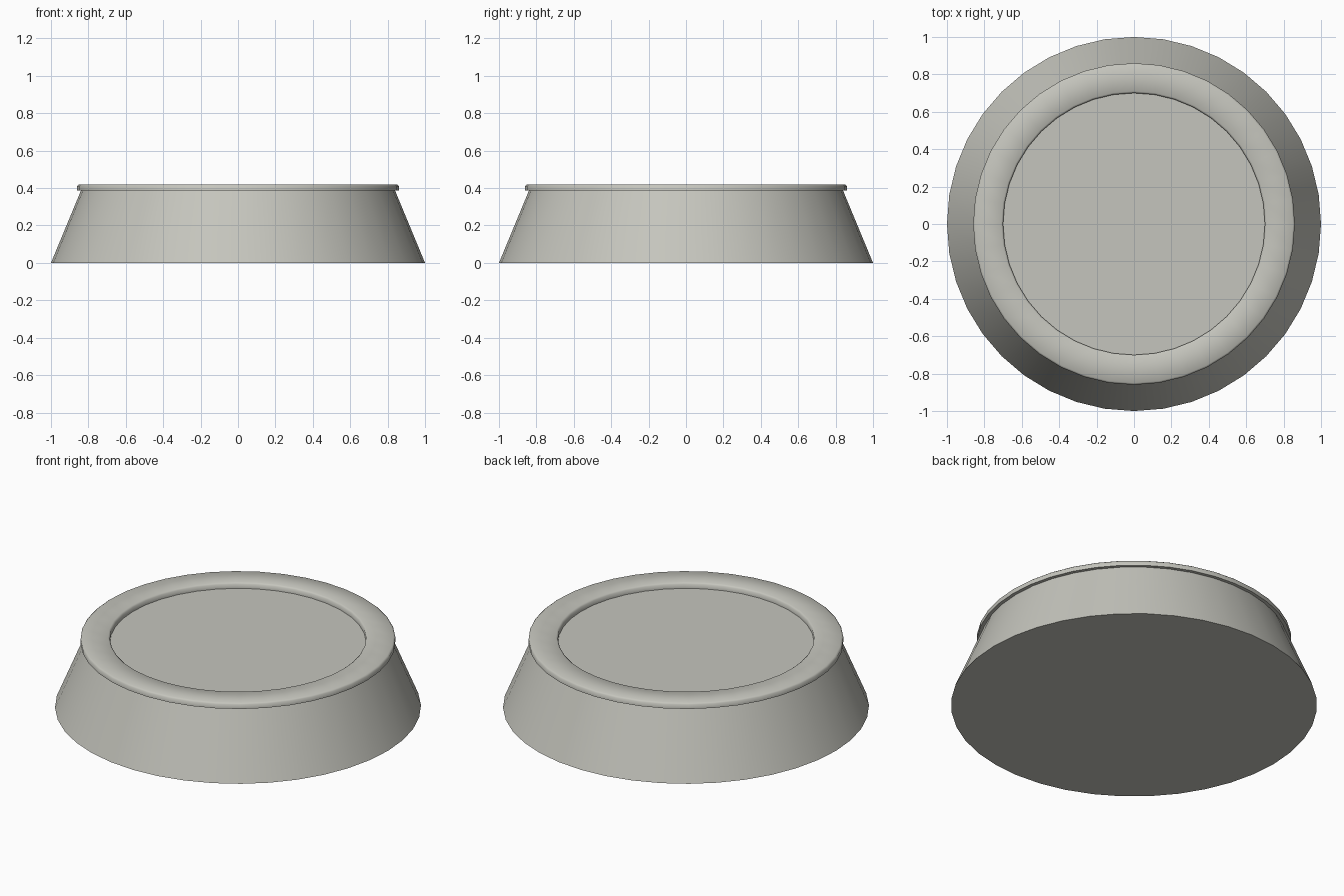
import bpy
import bmesh
import math

SIDES = 40

cube = bpy.data.objects.get("Cube")
if cube:
    bpy.data.objects.remove(cube, do_unlink=True)

# One warm grey for every part
grey = bpy.data.materials.new("warm_grey")
colour = (0.56, 0.56, 0.51, 1)
grey.diffuse_color = colour
grey.use_nodes = True
grey.node_tree.nodes["Principled BSDF"].inputs["Base Color"].default_value = colour


def lathe(name, profile, closed, angle):
    """Turn a profile of (radius, height) points around z."""
    bm = bmesh.new()
    rings = []
    for r, z in profile:
        ring = []
        for i in range(SIDES):
            a = 2 * math.pi * i / SIDES
            ring.append(bm.verts.new((r * math.cos(a), r * math.sin(a), z)))
        rings.append(ring)
    pairs = list(zip(rings, rings[1:]))
    if closed:
        pairs.append((rings[-1], rings[0]))
    else:
        bm.faces.new(rings[0])
        bm.faces.new(rings[-1])
    for low, high in pairs:
        for i in range(SIDES):
            j = (i + 1) % SIDES
            bm.faces.new((low[i], low[j], high[j], high[i]))
    bmesh.ops.recalc_face_normals(bm, faces=bm.faces)
    mesh = bpy.data.meshes.new(name)
    bm.to_mesh(mesh)
    bm.free()
    mesh.materials.append(grey)
    obj = bpy.data.objects.new(name, mesh)
    bpy.context.collection.objects.link(obj)
    bpy.ops.object.select_all(action="DESELECT")
    obj.select_set(True)
    bpy.context.view_layer.objects.active = obj
    bpy.ops.object.shade_smooth_by_angle(angle=math.radians(angle))
    return obj


# Tapered body with a flat floor on top
lathe("tapered_body", [(1.0, 0), (0.84, 0.386)], False, 30)

# Flat raised rim, slightly softened along its edges
lathe("rim", [(0.70, 0.386), (0.86, 0.386), (0.86, 0.412), (0.85, 0.42),
              (0.71, 0.42), (0.70, 0.412)], True, 60)
